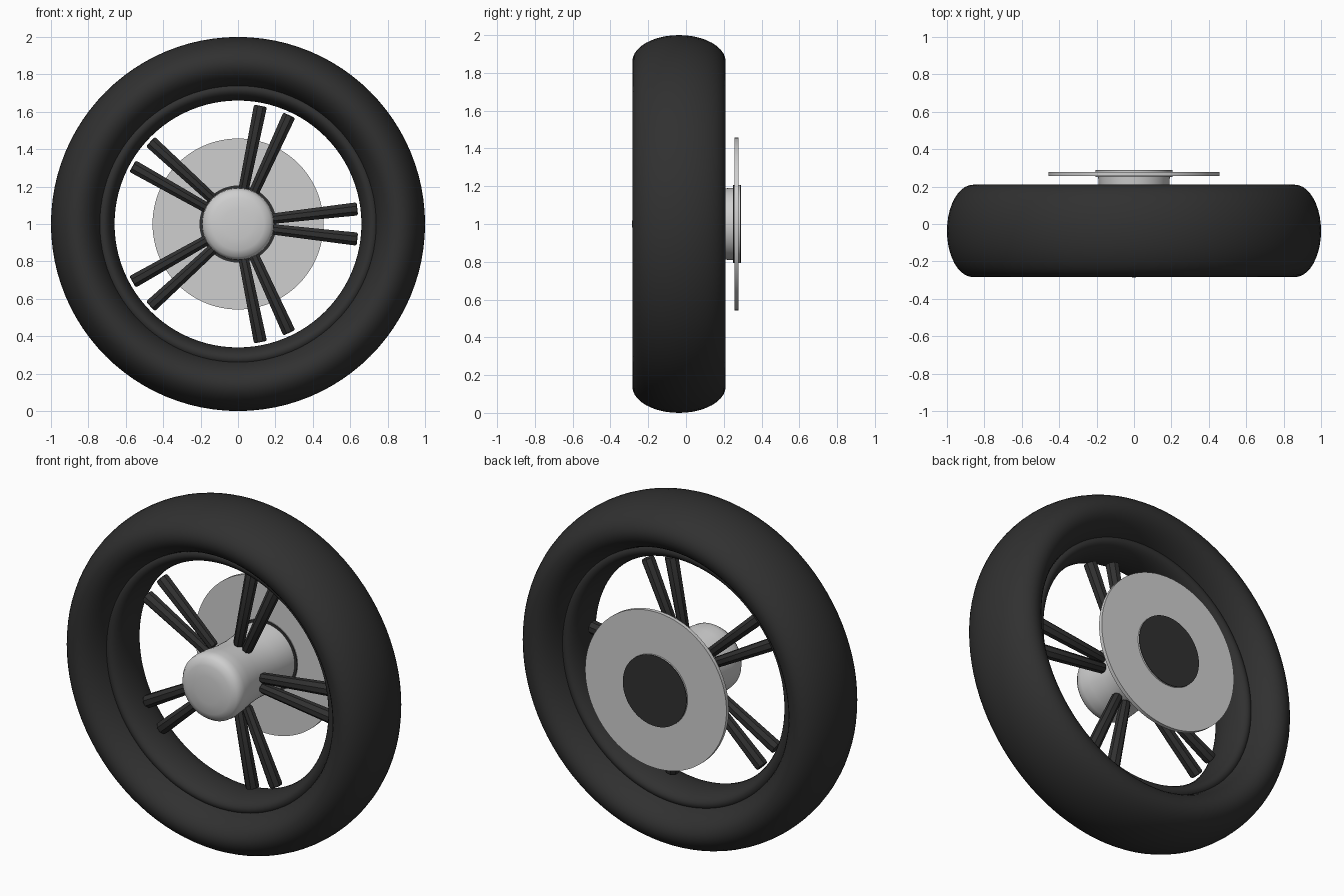
import bpy, bmesh, math
from mathutils import Matrix, Vector

if "Cube" in bpy.data.objects:
    bpy.data.objects.remove(bpy.data.objects["Cube"])


def material(name, value):
    m = bpy.data.materials.new(name)
    m.diffuse_color = (value, value, value, 1)
    m.use_nodes = True
    m.node_tree.nodes["Principled BSDF"].inputs["Base Color"].default_value = m.diffuse_color
    return m


BLACK = material("black_rubber", 0.03)
GREY = material("light_grey_metal", 0.62)
AXLE = Vector((0, 0, 1))      # wheel centre
MID = -0.037                  # middle of the tyre along y


def finish(name, bm, mats, angle=35):
    bmesh.ops.recalc_face_normals(bm, faces=bm.faces)
    mesh = bpy.data.meshes.new(name)
    bm.to_mesh(mesh)
    bm.free()
    for m in mats:
        mesh.materials.append(m)
    ob = bpy.data.objects.new(name, mesh)
    bpy.context.collection.objects.link(ob)
    bpy.ops.object.select_all(action='DESELECT')
    bpy.context.view_layer.objects.active = ob
    ob.select_set(True)
    bpy.ops.object.shade_smooth_by_angle(angle=math.radians(angle))
    return ob


def lathe(name, profile, mats, closed=False, steps=96, angle=35, rule=None):
    """Spin (radius, y) points around the axle."""
    bm = bmesh.new()
    verts = [bm.verts.new((r, y, 1)) for r, y in profile]
    edges = [bm.edges.new(p) for p in zip(verts, verts[1:])]
    if closed:
        edges.append(bm.edges.new((verts[-1], verts[0])))
    bmesh.ops.spin(bm, geom=verts + edges, cent=AXLE, axis=(0, 1, 0),
                   angle=math.tau, steps=steps, use_merge=True)
    bmesh.ops.remove_doubles(bm, verts=bm.verts, dist=1e-5)
    bm.normal_update()
    if rule:
        for f in bm.faces:
            f.material_index = rule(f)
    return finish(name, bm, mats, angle)


def oval(radius, radial, axial, n=32):
    """Elliptical ring section."""
    return [(radius + radial * math.cos(math.tau * i / n),
             MID + axial * math.sin(math.tau * i / n)) for i in range(n)]


# Tyre and the narrower rim inside it
lathe("tyre", oval(0.86, 0.14, 0.247, 40), [BLACK], closed=True, angle=60)
lathe("rim", oval(0.72, 0.06, 0.13), [BLACK], closed=True, angle=60)

# Hub with a rounded nose and a slight waist
lathe("hub", [(0, -0.285), (0.08, -0.283), (0.14, -0.276), (0.175, -0.262),
              (0.19, -0.24), (0.194, -0.21), (0.19, -0.15), (0.178, -0.06),
              (0.174, 0.03), (0.178, 0.12), (0.188, 0.2), (0.192, 0.255)],
      [GREY], steps=64, angle=60)

# Brake disc behind the wheel
lathe("brake_disc", [(0, 0.257), (0.457, 0.257), (0.457, 0.279), (0, 0.279)],
      [GREY])

# Mounting plate: dark faces, grey edge
lathe("mounting_plate", [(0, 0.25), (0.206, 0.25), (0.206, 0.254),
                         (0.206, 0.286), (0.206, 0.29), (0, 0.29)],
      [BLACK, GREY], steps=64,
      rule=lambda f: int(0.255 < f.calc_center_median().y < 0.285
                         and abs(f.normal.y) < 0.5))

# Five pairs of tapered octagonal spokes
for pair in range(5):
    turn = Matrix.Rotation(-math.radians(72 * pair), 3, 'Y')
    for side in (1, -1):
        start = turn @ Vector((0.18, 0, side * 0.028))
        end = turn @ Vector((0.638, 0, side * 0.081))
        axis = end - start
        bm = bmesh.new()
        bmesh.ops.create_cone(bm, cap_ends=True, segments=8, radius1=0.03,
                              radius2=0.038, depth=axis.length)
        bmesh.ops.rotate(bm, verts=bm.verts,
                         matrix=Matrix.Rotation(math.pi / 8, 3, 'Z'))
        caps = [e for e in bm.edges if abs(e.verts[0].co.z - e.verts[1].co.z) < 1e-4]
        bmesh.ops.bevel(bm, geom=caps, offset=0.01, segments=2, profile=0.5,
                        affect='EDGES')
        # Lay the rod along its direction in the wheel plane
        z = axis.normalized()
        y = Vector((0, 1, 0))
        x = y.cross(z)
        basis = Matrix((x, y, z)).transposed().to_4x4()
        centre = (start + end) / 2 + AXLE + Vector((0, MID, 0))
        bm.transform(Matrix.Translation(centre) @ basis)
        finish(f"spoke_{pair + 1}_{'a' if side > 0 else 'b'}", bm, [BLACK], 30)
